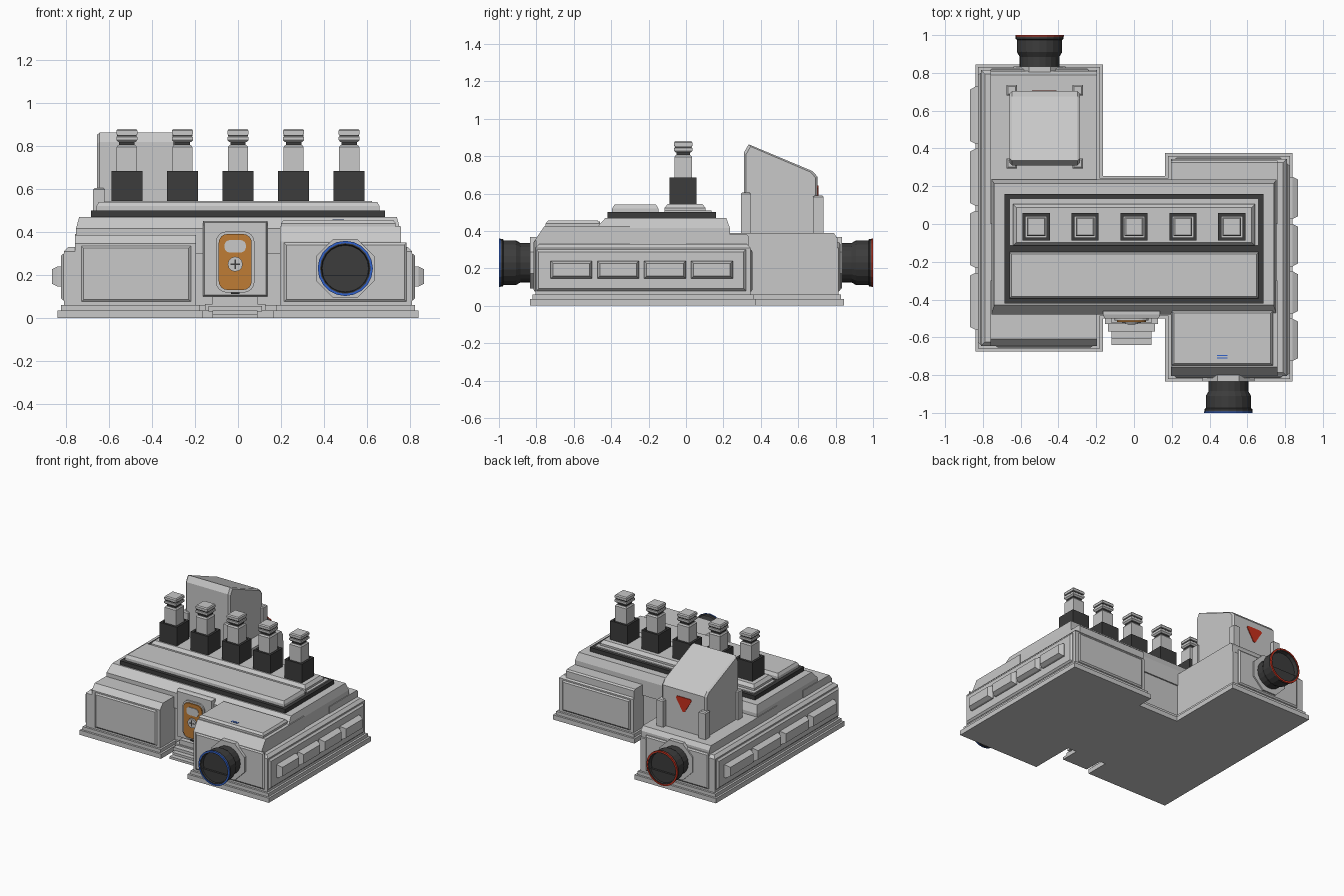
import bpy, bmesh, math

if "Cube" in bpy.data.objects:
    bpy.data.objects.remove(bpy.data.objects["Cube"])


def material(name, rgb):
    m = bpy.data.materials.new(name)
    m.diffuse_color = (*rgb, 1)
    m.use_nodes = True
    m.node_tree.nodes["Principled BSDF"].inputs["Base Color"].default_value = m.diffuse_color
    return m


GREY = material("light_grey", (0.58, 0.58, 0.58))
DARK = material("dark_grey", (0.045, 0.045, 0.045))
ORANGE = material("orange", (0.52, 0.2, 0.035))
BLUE = material("blue", (0.03, 0.12, 0.6))
RED = material("red", (0.58, 0.03, 0.012))


def loft(name, rings, mat, closed=False):
    """Skin a row of point rings; cap the ends unless it closes on itself."""
    bm = bmesh.new()
    vs = [[bm.verts.new(p) for p in r] for r in rings]
    n = len(vs[0])
    pairs = list(zip(vs, vs[1:])) + ([(vs[-1], vs[0])] if closed else [])
    for a, b in pairs:
        for i in range(n):
            j = (i + 1) % n
            bm.faces.new((a[i], a[j], b[j], b[i]))
    if not closed:
        bm.faces.new(vs[0])
        bm.faces.new(vs[-1])
    bmesh.ops.recalc_face_normals(bm, faces=bm.faces)
    me = bpy.data.meshes.new(name)
    bm.to_mesh(me)
    bm.free()
    me.materials.append(mat)
    ob = bpy.data.objects.new(name, me)
    bpy.context.collection.objects.link(ob)
    return ob


def place(pts, axis, t):
    """Put 2D points on the plane at t along the given axis."""
    return [{"x": (t, a, b), "y": (a, t, b), "z": (a, b, t)}[axis] for a, b in pts]


def prism(name, pts, axis, lo, hi, mat=GREY):
    return loft(name, [place(pts, axis, lo), place(pts, axis, hi)], mat)


def rect(a0, a1, b0, b1, d=0.0):
    return [(a0 + d, b0 + d), (a1 - d, b0 + d), (a1 - d, b1 - d), (a0 + d, b1 - d)]


def plate(name, a0, a1, b0, b1, axis, lo, hi, inset=0.0, mat=GREY):
    """Box whose far side is inset (a chamfered plate)."""
    mid = lo + (hi - lo) * 0.5
    rings = [place(rect(a0, a1, b0, b1), axis, lo)]
    if inset:
        rings.append(place(rect(a0, a1, b0, b1), axis, mid))
    rings.append(place(rect(a0, a1, b0, b1, inset), axis, hi))
    return loft(name, rings, mat)


def circle(cx, cz, r, n, phase=0.0):
    return [(cx + r * math.cos(math.tau * i / n + phase),
             cz + r * math.sin(math.tau * i / n + phase)) for i in range(n)]


def rounded(cx, cz, w, h, r, n=5):
    pts = []
    for k, (sx, sz) in enumerate([(1, 1), (-1, 1), (-1, -1), (1, -1)]):
        for i in range(n):
            a = math.pi / 2 * (k + i / (n - 1))
            pts.append((cx + sx * (w / 2 - r) + r * math.cos(a),
                        cz + sz * (h / 2 - r) + r * math.sin(a)))
    return pts


def foot(d):
    """Stepped outline of the building, shrunk inwards by d."""
    l, r, i = -.84 + d, .84 - d, .165 + d
    return [(l, -.675 + d), (-i, -.675 + d), (-i, -.5 + d), (i, -.5 + d),
            (i, -.835 + d), (r, -.835 + d), (r, .375 - d), (i, .375 - d),
            (i, .255 - d), (-i, .255 - d), (-i, .845 - d), (l, .845 - d)]


# Plinth and lower body
prism("plinth", foot(0), "z", 0, .035)
prism("plinth_step", foot(.015), "z", .035, .06)
loft("lower_body", [place(foot(d), "z", z) for d, z in
                    [(.03, .06), (.03, .31), (.05, .33)]], GREY)

# Upper wings, chamfered on their outer ends
prism("front_left_wing", [(-.645, .3), (-.645, .345), (-.61, .385), (-.3, .385), (-.3, .3)],
      "x", -.76, -.195)
prism("front_right_wing", [(-.805, .3), (-.805, .355), (-.757, .425), (-.3, .425), (-.3, .3)],
      "x", .195, .76)
plate("front_right_lid", .2, .735, -.75, -.46, "z", .425, .455, .012)
prism("back_right_wing", [(.335, .3), (.335, .37), (.325, .38), (0, .38), (0, .3)],
      "x", .195, .76)
prism("back_left_wing", [(.81, .3), (.81, .36), (.79, .39), (0, .39), (0, .3)],
      "x", -.76, -.195)

# Central raised tier
loft("upper_tier", [place(rect(*r), "z", z) for r, z in
                    [((-.755, .755, -.48, .235), .3), ((-.755, .755, -.48, .235), .415),
                     ((-.74, .74, -.43, .215), .47)]], GREY)

# Deck with two raised panels
plate("dark_deck", -.685, .685, -.42, .16, "z", .465, .5, 0, DARK)
plate("post_panel_lip", -.66, .66, -.115, .135, "z", .5, .508)
plate("post_panel", -.64, .64, -.115, .105, "z", .5, .545, .018)
plate("front_deck_panel", -.66, .66, -.395, -.148, "z", .5, .54, .012)

# Five posts: hollow dark socket, shaft, neck and capped head
for k in range(5):
    x, y = (k - 2) * .259, -.015

    def sq(h, z):
        return place(rect(x - h, x + h, y - h, y + h), "z", z)
    loft("post_socket", [sq(.072, .54), sq(.072, .685), sq(.056, .685), sq(.056, .55)],
         DARK, closed=True)
    loft("post_shaft", [sq(.047, .54), sq(.047, .795), sq(.04, .805)], GREY)
    loft("post_neck", [sq(.036, .8), sq(.036, .822)], DARK)
    loft("post_head", [sq(.04, .818), sq(.049, .828), sq(.049, .843), sq(.044, .845),
                       sq(.044, .853), sq(.049, .855), sq(.049, .872), sq(.043, .88)], GREY)
    loft("post_band", [sq(.046, .846), sq(.046, .852)], DARK)

# Raised panels on the end walls
plate("front_left_panel", -.73, -.22, .075, .335, "y", -.64, -.655, .01)
plate("front_right_panel", .215, .785, .075, .35, "y", -.80, -.815, .01)
plate("back_right_panel", .22, .78, .075, .3, "y", .34, .355, .01)
plate("back_left_panel", -.76, -.24, .075, .34, "y", .81, .825, .01)

# Side frames, each with four raised blocks
for side, y0, y1, b0, b1 in [(1, -.8, .32, -.725, .25), (-1, -.64, .8, -.56, .727)]:
    plate("side_frame", y0, y1, .08, .3, "x", side * .80, side * .825, .012)
    pitch = (b1 - b0 + .027) / 4
    for k in range(4):
        s = b0 + k * pitch
        loft("side_block", [place(rect(s, s + pitch - .027, .145, .24, d), "x", side * t)
                            for d, t in [(0, .82), (0, .84), (.014, .867)]], GREY)

# Pipe connectors, front right and back left
for s, x, ring_mat in [(-1, .5, BLUE), (1, -.5, RED)]:
    cz = .23
    prism("connector_flange", circle(x, cz, .148, 8, math.pi / 8), "y", s * .80, s * .835)
    loft("connector", [place(circle(x, cz, r, 20), "y", s * t) for t, r in
                       [(.8, .105), (.885, .105), (.91, .12), (.975, .12), (.98, .127),
                        (.997, .127), (.997, .112), (.97, .108)]], DARK)
    prism("connector_shutter", [p for p in circle(x, cz, .109, 40) if p[1] < cz - .025],
          "y", s * .965, s * .985, DARK)
    loft("connector_ring", [place(circle(x, cz, r, 20), "y", s * t) for t, r in
                            [(.992, .118), (.992, .1285), (1, .1285), (1, .118)]],
         ring_mat, closed=True)

# Blue marks on the front right lid
for y in (-.697, -.71):
    plate("lid_mark", .44, .495, y - .003, y + .003, "z", .45, .457, 0, BLUE)

# Back tower with sloping roof, bevelled along both sides
prof = [(.31, .36), (.31, .82), (.335, .863), (.676, .72), (.703, .69), (.703, .36)]
small = [(.507 + (a - .507) * .94, .6 + (b - .6) * .955) for a, b in prof]
loft("tower", [place(p, "x", t) for p, t in
               [(small, -.658), (prof, -.645), (prof, -.3), (small, -.287)]], GREY)
for x0, x1 in [(-.675, -.62), (-.325, -.27)]:
    for y0, y1, top in [(.293, .347, .605), (.68, .735, .59)]:
        plate("tower_bracket", x0, x1, y0, y1, "z", .385, top - .015)
        plate("tower_bracket_cap", x0, x1, y0, y1, "z", top - .015, top, .008)

# Red warning triangle with blunt corners
prism("warning_triangle", [(-.54, .63), (-.53, .642), (-.42, .642), (-.41, .63),
                           (-.467, .535), (-.483, .535)], "y", .70, .708, RED)

# Front control: backing panel, rim, orange lever plate, window and bolt
cx = -.013
plate("control_panel", cx - .15, cx + .15, .1, .45, "y", -.46, -.5, .006)
prism("control_rim", rounded(cx, .26, .18, .285, .05), "y", -.49, -.51)
prism("lever_plate", rounded(cx, .26, .154, .26, .04), "y", -.5, -.518, ORANGE)
prism("lever_window", rounded(cx, .333, .1, .058, .025), "y", -.51, -.522)
prism("lever_bolt", circle(cx, .25, .035, 12), "y", -.51, -.53)
for w, h in [(.044, .006), (.006, .044)]:
    plate("bolt_slot", cx - w / 2, cx + w / 2, .25 - h / 2, .25 + h / 2,
          "y", -.525, -.532, 0, DARK)
plate("control_latch", cx - .02, cx + .02, .11, .12, "y", -.49, -.516, 0, DARK)

# Steps below the control
for w, y, z0, z1 in [(.105, -.525, .06, .1), (.14, -.53, .035, .065),
                     (.125, -.57, .03, .055), (.105, -.605, .015, .035),
                     (.105, -.64, 0, .018)]:
    plate("step", cx - w, cx + w, y, -.46, "z", z0, z1)
